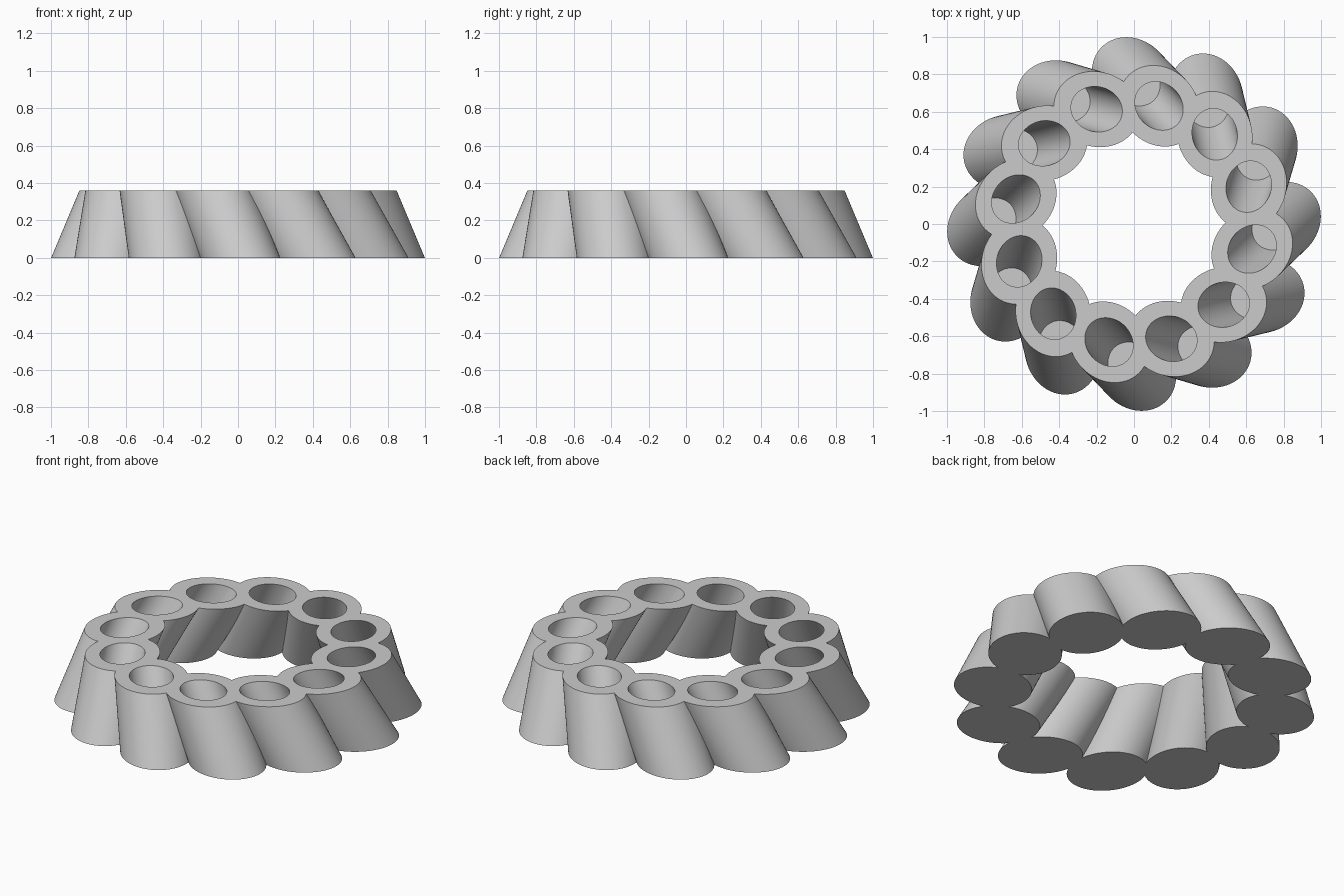
import bpy, bmesh, math
from mathutils import Matrix, Vector

if "Cube" in bpy.data.objects:
    bpy.data.objects.remove(bpy.data.objects["Cube"], do_unlink=True)

COUNT = 12
HEIGHT = 0.36
FLOOR = 0.05
TUBE_RADIUS = 0.2
BORE_RADIUS = 0.12
# Centres of one tube where it meets the base and the top
BASE = Vector((0.782, 0.01, 0))
TOP = Vector((0.631, -0.134, HEIGHT))

metal = bpy.data.materials.new("plain grey")
metal.use_nodes = True
grey = (0.6, 0.6, 0.6, 1)
metal.diffuse_color = grey
metal.node_tree.nodes["Principled BSDF"].inputs["Base Color"].default_value = grey


def add_object(name, bm):
    mesh = bpy.data.meshes.new(name)
    bmesh.ops.recalc_face_normals(bm, faces=bm.faces)
    bm.to_mesh(mesh)
    bm.free()
    obj = bpy.data.objects.new(name, mesh)
    bpy.context.collection.objects.link(obj)
    return obj


def ring_of_rods(name, radius, floor=None):
    """Leaning cylinders around z, optionally cut level at a floor height."""
    ring = bmesh.new()
    axis = (TOP - BASE).normalized()
    lean = axis.to_track_quat('Z', 'Y').to_matrix().to_4x4()
    middle = Matrix.Translation((BASE + TOP) / 2)
    for i in range(COUNT):
        turn = Matrix.Rotation(math.tau * i / COUNT, 4, 'Z')
        bmesh.ops.create_cone(ring, cap_ends=True, segments=64, radius1=radius,
                              radius2=radius, depth=0.8, matrix=turn @ middle @ lean)
    if floor is not None:
        bmesh.ops.bisect_plane(ring, geom=ring.verts[:] + ring.edges[:] + ring.faces[:],
                               plane_co=(0, 0, floor), plane_no=(0, 0, 1), clear_inner=True)
        bmesh.ops.holes_fill(ring, edges=[e for e in ring.edges if e.is_boundary])
    return add_object(name, ring)


def cut(target, tool, operation):
    mod = target.modifiers.new(operation.title(), 'BOOLEAN')
    mod.operation = operation
    mod.solver = 'EXACT'
    mod.use_self = True
    mod.object = tool
    tool.hide_render = True
    bpy.context.view_layer.objects.active = target
    bpy.ops.object.modifier_apply(modifier=mod.name)
    bpy.data.objects.remove(tool, do_unlink=True)


# Merged ring of leaning tubes, trimmed flat at base and top
body = ring_of_rods("tube_ring", TUBE_RADIUS)
slab = bmesh.new()
bmesh.ops.create_cube(slab, size=1, matrix=Matrix.Translation((0, 0, HEIGHT / 2))
                      @ Matrix.Diagonal((4, 4, HEIGHT, 1)))
cut(body, add_object("trim_slab", slab), 'INTERSECT')

# Blind bores that follow the lean and end on level floors
cut(body, ring_of_rods("bore_cutters", BORE_RADIUS, FLOOR), 'DIFFERENCE')

body.data.materials.clear()
body.data.materials.append(metal)
for face in body.data.polygons:
    face.material_index = 0
bpy.ops.object.select_all(action='DESELECT')
body.select_set(True)
bpy.context.view_layer.objects.active = body
bpy.ops.object.shade_smooth_by_angle(angle=math.radians(20))
